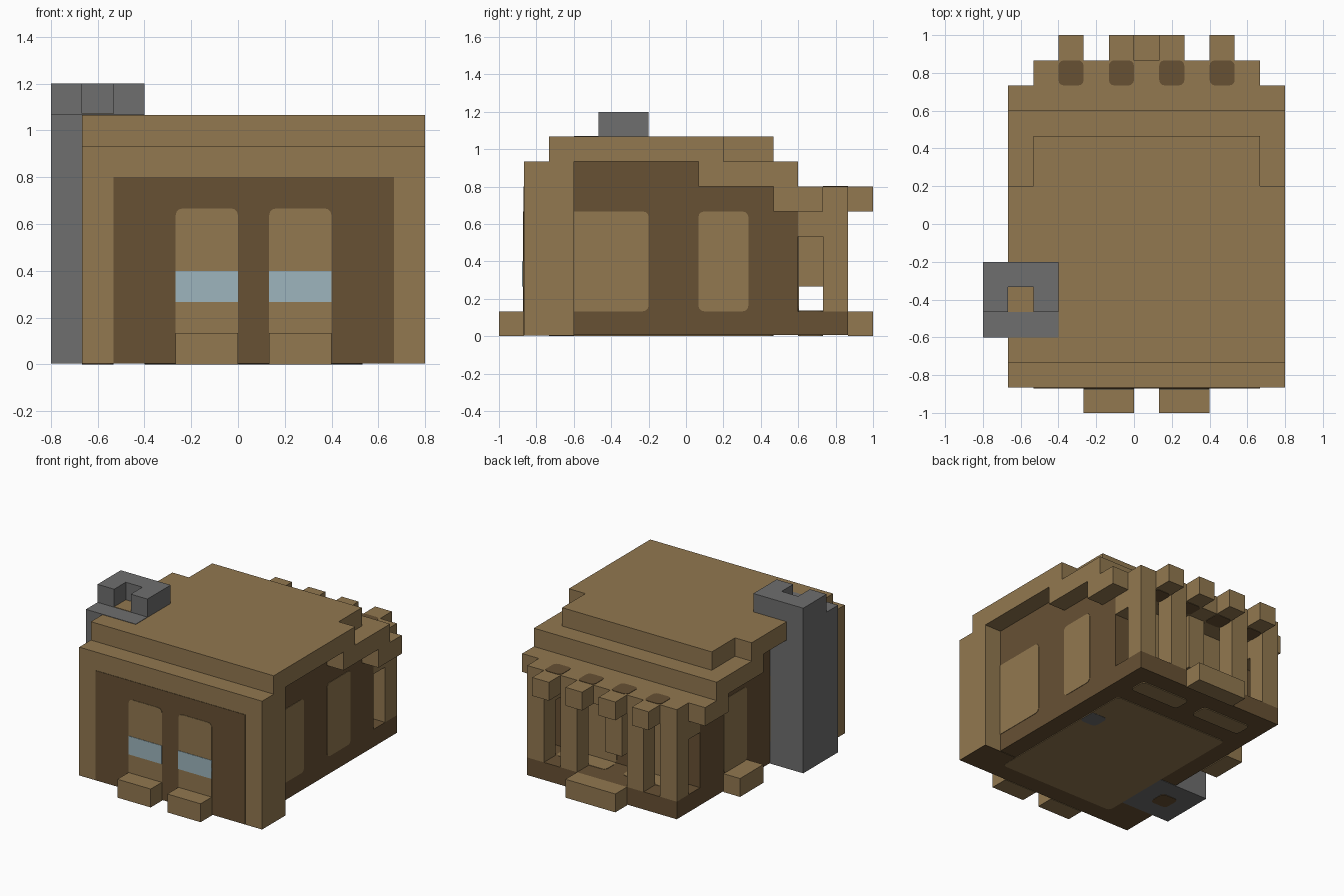
import bpy, bmesh, math
from mathutils import Vector

if "Cube" in bpy.data.objects:
    bpy.data.objects.remove(bpy.data.objects["Cube"], do_unlink=True)

UNIT = 2 / 15          # one building block
ORIGIN = Vector((-0.8, -1, 0))
SKIN = 0.003           # thickness of one painted layer
MIDDLE = 13            # sum of mirrored block columns


def material(name, rgb):
    mat = bpy.data.materials.new(name)
    mat.use_nodes = True
    colour = (*rgb, 1)
    mat.diffuse_color = colour
    mat.node_tree.nodes["Principled BSDF"].inputs["Base Color"].default_value = colour
    return mat


tan = material("tan_timber", (0.287, 0.188, 0.08))
dark = material("dark_timber", (0.136, 0.082, 0.034))
grey = material("grey_stone", (0.156, 0.156, 0.156))
blue = material("pale_blue_glass", (0.337, 0.462, 0.508))


def finish(name, bm, mat):
    bmesh.ops.recalc_face_normals(bm, faces=bm.faces)
    mesh = bpy.data.meshes.new(name)
    bm.to_mesh(mesh)
    bm.free()
    mesh.materials.append(mat)
    obj = bpy.data.objects.new(name, mesh)
    bpy.context.collection.objects.link(obj)
    return obj


def box(name, xs, ys, zs, mat, lift=0):
    """Block-aligned box; spans are in blocks, lift raises its base slightly."""
    low = ORIGIN + UNIT * Vector((xs[0], ys[0], zs[0])) + Vector((0, 0, lift))
    high = ORIGIN + UNIT * Vector((xs[1], ys[1], zs[1]))
    bm = bmesh.new()
    bmesh.ops.create_cube(bm, size=1)
    for v in bm.verts:
        v.co = [low[n] if v.co[n] < 0 else high[n] for n in range(3)]
    return finish(name, bm, mat)


def plate(name, axis, level, us, vs, mat, out=1, layer=1, radius=0.22):
    """Thin panel with rounded corners, lying on the plane axis = level."""
    others = [n for n in range(3) if n != axis]
    bm = bmesh.new()
    ring = []
    corners = [(us[1], vs[1], -1, -1), (us[0], vs[1], 1, -1),
               (us[0], vs[0], 1, 1), (us[1], vs[0], -1, 1)]
    for c, (u, v, du, dv) in enumerate(corners):
        steps = 4 if radius else 1
        for s in range(steps):
            ang = math.pi / 2 * (c + s / max(steps - 1, 1))
            p = Vector((0, 0, 0))
            p[axis] = level
            p[others[0]] = u + radius * (du + math.cos(ang))
            p[others[1]] = v + radius * (dv + math.sin(ang))
            if not radius:
                p[others[0]], p[others[1]] = u, v
            ring.append(bm.verts.new(ORIGIN + UNIT * p))
    face = bm.faces.new(ring)
    moved = bmesh.ops.extrude_face_region(bm, geom=[face])["geom"]
    shift = Vector((0, 0, 0))
    shift[axis] = out * layer * SKIN
    for v in moved:
        if isinstance(v, bmesh.types.BMVert):
            v.co += shift
    return finish(name, bm, mat)


def mirrored(span):
    return (MIDDLE - span[1], MIDDLE - span[0])


# Walls, front and porch floor
BASE = 2 * SKIN
FLOOR = BASE / UNIT
box("wall_body", (2, 11), (3, 12), (0, 5), dark, BASE)
box("upper_wall", (2, 11), (3, 11), (5, 7), dark)
box("front_wall", (1, 12), (1, 3), (0, 7), tan, BASE)
box("porch_floor", (2, 11), (12, 14), (0, 1), dark, BASE)

# Stepped roof
box("roof_top", (1, 12), (2, 9), (7, 8), tan)
box("roof_top_back", (2, 11), (9, 11), (7, 8), tan)
box("roof_middle", (1, 12), (8, 12), (6, 7), tan)
box("roof_low", (1, 12), (11, 13), (5, 6), tan)
box("porch_eave", (2, 11), (13, 14), (5, 6), tan)

# Porch posts, brackets, rafters and hanging post
for side in (tuple, mirrored):
    where = "left" if side is mirrored else "right"
    for n, start in enumerate((2, 4)):
        box(f"{where}_porch_post_{n}", side((start, start + 1)), (13, 14), (1, 5), tan)
    box(f"{where}_porch_bracket", side((2, 3)), (12, 13), (4, 5), tan)
    for n, start in enumerate((3, 5)):
        span = side((start, start + 1))
        box(f"{where}_rafter_end_{n}", span, (14, 15), (5, 6), tan)
        plate(f"{where}_rafter_spot_{n}", 2, 6, span, (13, 14), dark)
        plate(f"{where}_rafter_underside_{n}", 2, 5, span, (13, 14), dark, out=-1)
    # Back openings with matching floor patches
    opening = side((3, 6))
    plate(f"{where}_back_opening", 1, 12, opening, (1, 5), tan)
    plate(f"{where}_porch_mat", 2, 1, opening, (12, 13), tan)
    plate(f"{where}_porch_underside", 2, FLOOR, opening, (12, 13), tan, out=-1, layer=2)
box("centre_hanging_post", (6, 7), (12, 13), (2, 5), tan)

# Steps
box("back_step", (5, 8), (14, 15), (0, 1), tan)
box("side_step", (1, 2), (8, 10), (0, 1), tan)

# Front panel and its two doors
plate("front_panel", 1, 1, (2, 11), (FLOOR, 6), dark, out=-1, radius=0)
for side, where in ((tuple, "right"), (mirrored, "left")):
    span = side((4, 6))
    plate(f"{where}_front_door", 1, 1, span, (FLOOR, 5), tan, out=-1, layer=2)
    plate(f"{where}_door_glass", 1, 1, span, (2, 3), blue, out=-1, layer=3, radius=0)
    box(f"{where}_front_step", span, (0, 1), (0, 1), tan)

# Side wall openings
for level, out, where in ((11, 1, "left"), (2, -1, "right")):
    plate(f"{where}_side_door", 0, level, (8, 10), (1, 5), tan, out=out)
    plate(f"{where}_side_window", 0, level, (2.7, 6), (1, 5), tan, out=out)

# Underside
plate("front_underside", 2, FLOOR, (1, 12), (1, 3), dark, out=-1, radius=0)
plate("floor_underside", 2, FLOOR, (3, 10), (2, 11), tan, out=-1, layer=1.5)
plate("floor_stone", 2, FLOOR, (9, 10), (8, 9), grey, out=-1, layer=2)

# Chimney with a crown open to the front
box("chimney_stack", (0, 3), (3, 6), (0, 8 + SKIN / UNIT), grey, SKIN)
box("chimney_crown_back", (0, 3), (5, 6), (8, 9), grey)
for n, start in enumerate((0, 2)):
    box(f"chimney_crown_arm_{n}", (start, start + 1), (4, 5), (8, 9), grey)
plate("flue_top", 2, 8, (1, 2), (4, 5), tan, layer=2, radius=0)
plate("flue_bottom", 2, FLOOR, (1, 2), (4, 5), dark, out=-1, layer=2)
